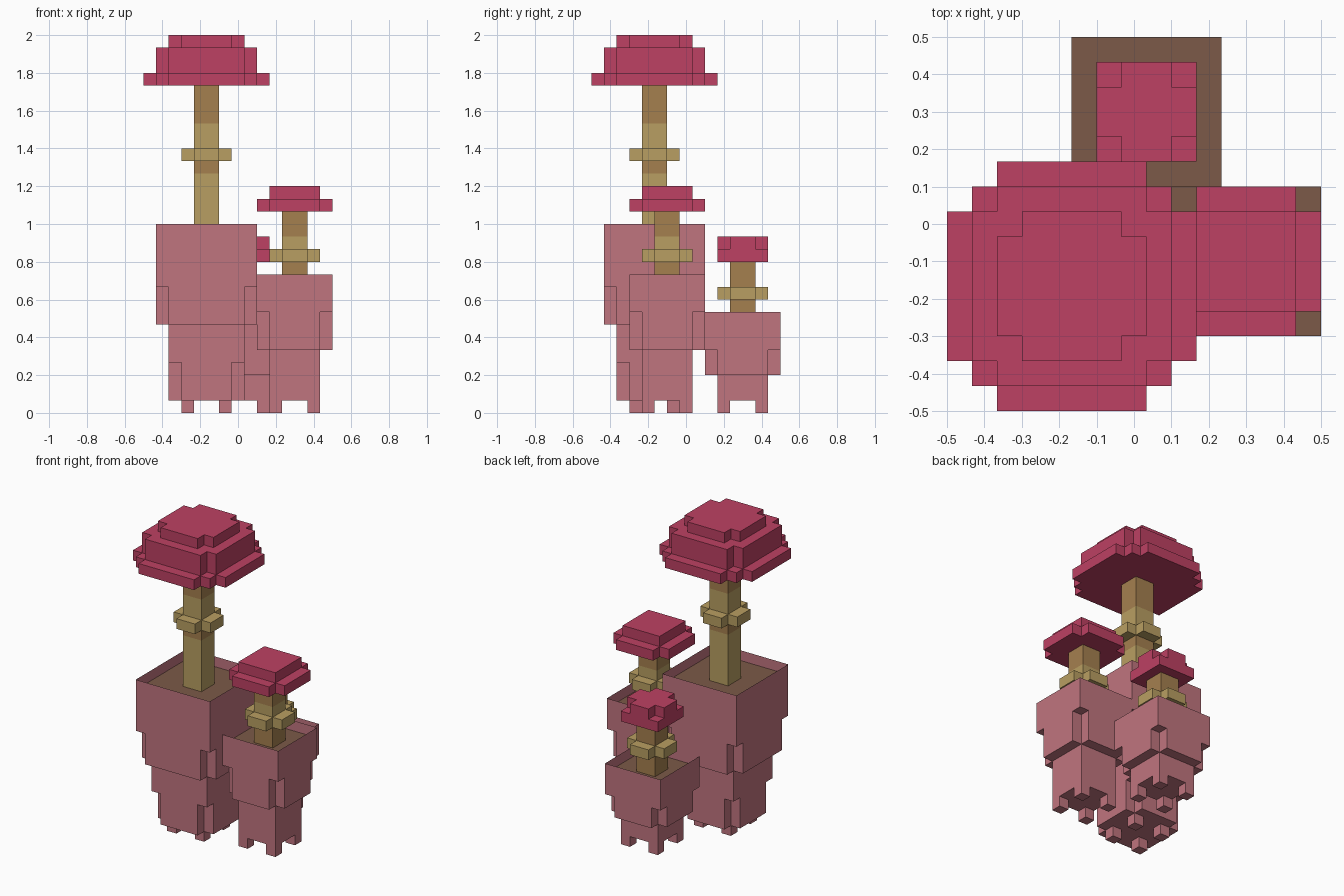
import bpy
import bmesh
import math
from mathutils import Matrix, Vector

if "Cube" in bpy.data.objects:
    bpy.data.objects.remove(bpy.data.objects["Cube"])

U = 1 / 15          # size of one block
HALF_GRID = 7.5     # blocks from the edge of the plan to its centre


def make_material(name, hex_code):
    srgb = [int(hex_code[i:i + 2], 16) / 255 for i in (0, 2, 4)]
    color = [((c + 0.055) / 1.055) ** 2.4 for c in srgb] + [1]
    mat = bpy.data.materials.new(name)
    mat.use_nodes = True
    mat.diffuse_color = color
    mat.node_tree.nodes["Principled BSDF"].inputs["Base Color"].default_value = color
    return mat


CLAY = make_material("pink clay", "c0757f")
CAP = make_material("crimson cap", "bd4163")
STEM_LIGHT = make_material("light stem", "b99f62")
STEM_DARK = make_material("dark stem", "a5804f")
SOIL = make_material("brown soil", "7c5a48")


def stepped_outline(half, steps):
    """Square outline whose corners are cut back in block steps."""
    corner = []
    for i in range(steps):
        corner += [(half - i, half - steps + i), (half - i - 1, half - steps + i)]
    corner.append((half - steps, half))
    return [Matrix.Rotation(q * math.pi / 2, 2) @ Vector(p)
            for q in range(4) for p in corner]


def add_slab(bm, center, half, z0, z1, steps=0):
    """Extrude a stepped outline from z0 to z1 and return its top face."""
    rings = []
    for z in (z0, z1):
        rings.append([bm.verts.new(((center[0] + p.x - HALF_GRID) * U,
                                    (center[1] + p.y - HALF_GRID) * U, z * U))
                      for p in stepped_outline(half, steps)])
    low, high = rings
    bm.faces.new(low[::-1])
    top = bm.faces.new(high)
    for i in range(len(low)):
        j = (i + 1) % len(low)
        bm.faces.new((low[i], low[j], high[j], high[i]))
    return top


def finish(name, bm, *materials):
    mesh = bpy.data.meshes.new(name)
    bm.to_mesh(mesh)
    bm.free()
    for mat in materials:
        mesh.materials.append(mat)
    bpy.context.collection.objects.link(bpy.data.objects.new(name, mesh))


def slabs(name, center, layers, material):
    bm = bmesh.new()
    for layer in layers:
        add_slab(bm, center, *layer)
    finish(name, bm, material)


def pot(name, center, half, base, notch, top):
    """Wide upper pot with notched lower corners and a sunken soil bed."""
    bm = bmesh.new()
    add_slab(bm, center, half, base, notch, 1)
    bed = add_slab(bm, center, half, notch, top)
    bmesh.ops.inset_region(bm, faces=[bed], thickness=U)
    bed = bmesh.ops.extrude_discrete_faces(bm, faces=[bed])["faces"][0]
    bmesh.ops.translate(bm, verts=bed.verts, vec=(0, 0, -U))
    bed.material_index = 1
    finish(name, bm, CLAY, SOIL)


def feet(name, center, spread):
    bm = bmesh.new()
    for sx in (-1, 1):
        for sy in (-1, 1):
            add_slab(bm, (center[0] + sx * spread, center[1] + sy * spread), 0.5, 0, 1)
    finish(name, bm, CLAY)


def stem(name, center, sections, ring):
    """Two-tone square stem with a cross-shaped collar."""
    bm = bmesh.new()
    for z0, z1, tone in sections:
        first = len(bm.faces)
        add_slab(bm, center, 1, z0, z1)
        for face in list(bm.faces)[first:]:
            face.material_index = tone
    finish(name, bm, STEM_LIGHT, STEM_DARK)
    slabs(name + "_collar", center, [(2, ring, ring + 1, 1)], STEM_LIGHT)


# Large pot and its mushroom
c = (5, 5)
pot("large_pot", c, 4, 7, 10, 15)
slabs("large_pot_base", c, [(3, 1, 4, 1), (3, 4, 7)], CLAY)
feet("large_pot_feet", c, 1.5)
stem("large_stem", c, [(14, 19, 0), (19, 21, 1), (21, 23, 0), (23, 26, 1)], 20)
slabs("large_cap", c, [(5, 26, 27, 2), (4, 27, 29, 1), (3, 29, 30, 1)], CAP)

# Medium pot and its mushroom
c = (12, 6)
pot("medium_pot", c, 3, 5, 8, 11)
slabs("medium_pot_base", c, [(2, 1, 5)], CLAY)
feet("medium_pot_feet", c, 1.5)
stem("medium_stem", c, [(10, 13, 1), (13, 14, 0), (14, 16, 1)], 12)
slabs("medium_cap", c, [(3, 16, 17, 1), (2, 17, 18)], CAP)

# Small rear pot and its mushroom
c = (8, 12)
pot("small_pot", c, 3, 3, 5, 8)
slabs("small_pot_base", c, [(2, 1, 3)], CLAY)
feet("small_pot_feet", c, 1.5)
stem("small_stem", c, [(7, 12, 1)], 9)
slabs("small_cap", c, [(2, 12, 13), (2, 13, 14, 1)], CAP)
